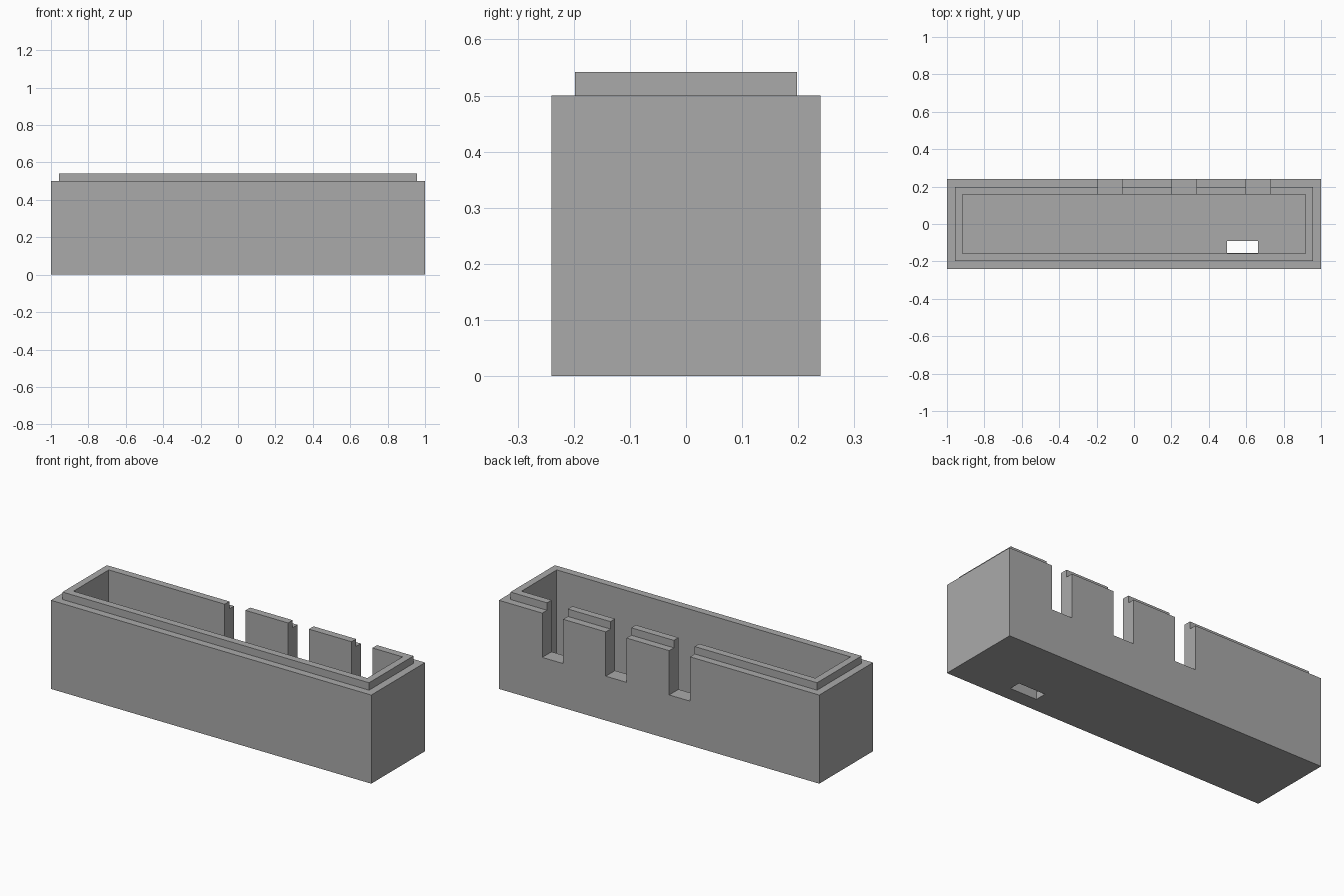
import bpy, bmesh

cube = bpy.data.objects.get("Cube")
if cube:
    bpy.data.objects.remove(cube, do_unlink=True)

# Single grey material
grey = bpy.data.materials.new("plain grey")
grey.use_nodes = True
colour = (0.4, 0.4, 0.4, 1)
grey.diffuse_color = colour
grey.node_tree.nodes["Principled BSDF"].inputs["Base Color"].default_value = colour


def add_object(name, bm):
    bmesh.ops.recalc_face_normals(bm, faces=bm.faces)
    mesh = bpy.data.meshes.new(name)
    bm.to_mesh(mesh)
    bm.free()
    mesh.materials.append(grey)
    obj = bpy.data.objects.new(name, mesh)
    bpy.context.collection.objects.link(obj)
    return obj


def nested_rings(name, rings):
    """Bridge rectangular rings (half x, half y, z) and cap both ends."""
    bm = bmesh.new()
    loops = [[bm.verts.new((sx * x, sy * y, z))
              for sx, sy in ((-1, -1), (1, -1), (1, 1), (-1, 1))]
             for x, y, z in rings]
    for a, b in zip(loops, loops[1:]):
        for i in range(4):
            j = (i + 1) % 4
            bm.faces.new((a[i], a[j], b[j], b[i]))
    bm.faces.new(loops[0])
    bm.faces.new(loops[-1])
    return add_object(name, bm)


def cut_box(target, name, low, high):
    bm = bmesh.new()
    bmesh.ops.create_cube(bm, size=1)
    for v in bm.verts:
        v.co = [h if c > 0 else l for c, l, h in zip(v.co, low, high)]
    cutter = add_object(name, bm)
    cutter.hide_render = True
    cutter.hide_set(True)
    cutter.display_type = 'WIRE'
    mod = target.modifiers.new(name, 'BOOLEAN')
    mod.operation = 'DIFFERENCE'
    mod.solver = 'EXACT'
    mod.object = cutter
    return cutter


# Open box: outer wall, stepped rim, inner wall and floor
box = nested_rings("open_box", [
    (1, 0.24, 0), (1, 0.24, 0.5),
    (0.957, 0.198, 0.5), (0.957, 0.198, 0.542),
    (0.917, 0.157, 0.542), (0.917, 0.157, 0.042)])

# Three slots in the back wall, and the hole in the floor
cutters = [cut_box(box, f"back_slot_cutter_{i + 1}",
                   (x, 0.1, 0.25), (x + 0.13, 0.3, 0.7))
           for i, x in enumerate((-0.193, 0.203, 0.599))]
cutters.append(cut_box(box, "floor_hole_cutter",
                       (0.497, -0.155, -0.1), (0.663, -0.09, 0.1)))

# Apply the cuts, then drop the cutters
bpy.context.view_layer.objects.active = box
box.select_set(True)
for mod in list(box.modifiers):
    bpy.ops.object.modifier_apply(modifier=mod.name)
for cutter in cutters:
    bpy.data.objects.remove(cutter, do_unlink=True)
